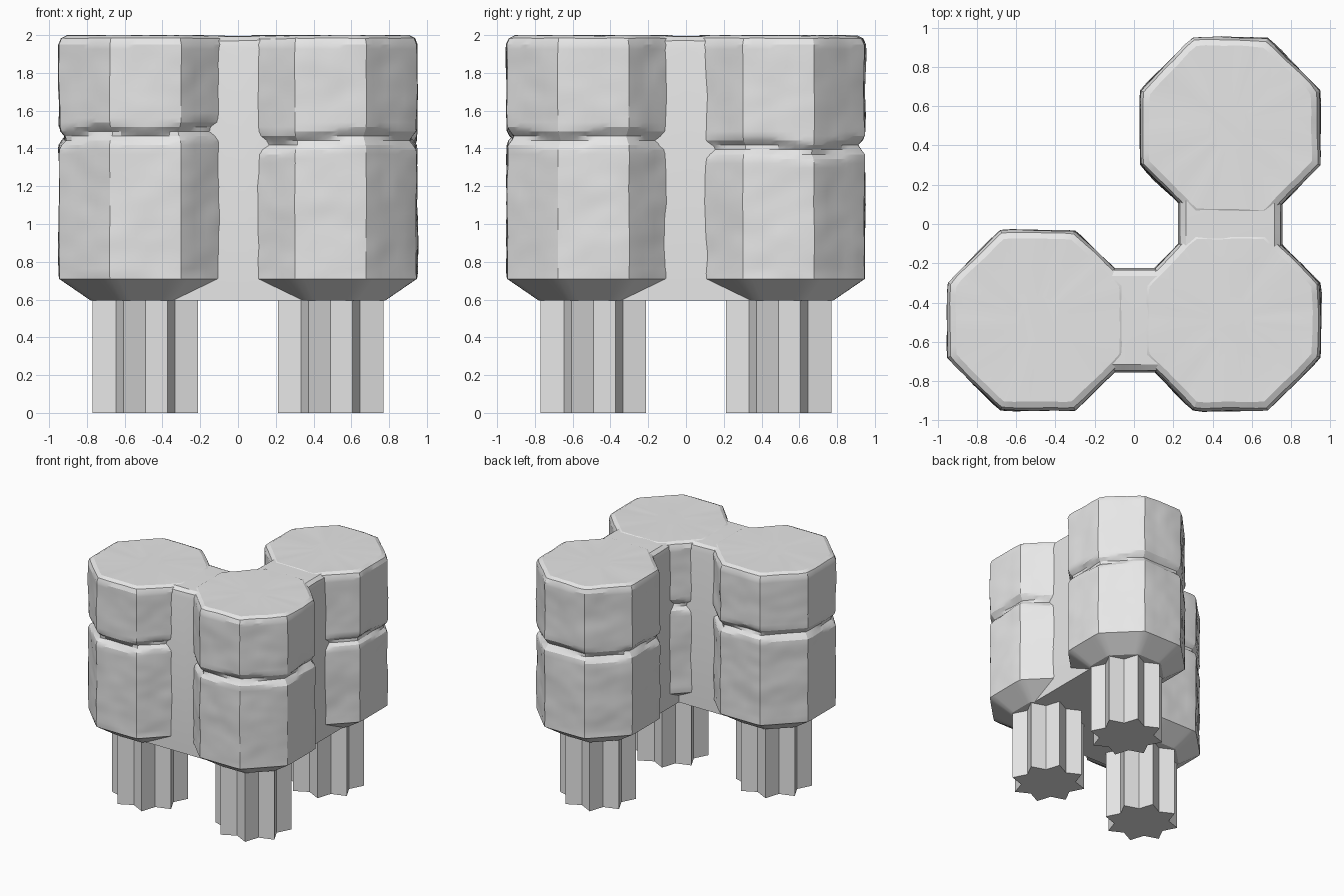
import bpy, bmesh, math
from mathutils import Vector, noise

cube = bpy.data.objects.get("Cube")
if cube:
    bpy.data.objects.remove(cube, do_unlink=True)

grey = bpy.data.materials.new("stone grey")
grey.use_nodes = True
grey.diffuse_color = (0.8, 0.8, 0.8, 1)
grey.node_tree.nodes["Principled BSDF"].inputs["Base Color"].default_value = grey.diffuse_color

SIDE_STEPS = 8
COUNT = 8 * SIDE_STEPS


def finish(name, bm, smooth_angle=None):
    bmesh.ops.recalc_face_normals(bm, faces=bm.faces[:])
    mesh = bpy.data.meshes.new(name)
    bm.to_mesh(mesh)
    bm.free()
    mesh.materials.append(grey)
    obj = bpy.data.objects.new(name, mesh)
    bpy.context.collection.objects.link(obj)
    if smooth_angle:
        bpy.ops.object.select_all(action='DESELECT')
        obj.select_set(True)
        bpy.context.view_layer.objects.active = obj
        bpy.ops.object.shade_smooth_by_angle(angle=math.radians(smooth_angle))


def loft(bm, rings):
    """Skin a stack of vertex rings and cap both ends."""
    for low, high in zip(rings, rings[1:]):
        n = len(low)
        for i in range(n):
            j = (i + 1) % n
            bm.faces.new((low[i], low[j], high[j], high[i]))
    bm.faces.new(rings[0][::-1])
    bm.faces.new(rings[-1])


def pillar(name, cx, cy, groove):
    """Octagonal rough stone column with a wavering groove round it."""
    profile = [(0.595, 0.29), (0.71, 0.458)]
    profile += [(0.74 + k * 0.0242, 0.463) for k in range(51)]
    profile += [(1.985, 0.45), (2.0, 0.42), (2.0, 0.28), (2.0, 0.12)]
    bm = bmesh.new()
    rings = []
    for z, apothem in profile:
        ring = []
        for i in range(COUNT):
            a = math.tau * i / COUNT
            local = (a + math.pi / 8) % (math.pi / 4) - math.pi / 8
            shape = min(1 / math.cos(local), 1.075)
            rim = Vector((cx + 0.46 * math.cos(a), cy + 0.46 * math.sin(a), 0))
            level = groove + 0.045 * noise.noise(rim * 2.5)
            r = apothem - 0.038 * math.exp(-((z - level) / 0.03) ** 2)
            p = Vector((cx + r * shape * math.cos(a), cy + r * shape * math.sin(a), z))
            if z > 0.72:
                rough = noise.noise(p * 4) + 0.5 * noise.noise(p * 10)
                inward = 0.008 * (rough - 0.6)
                p.x += inward * math.cos(a)
                p.y += inward * math.sin(a)
                if z > 1.98:
                    p.z -= 0.007 * abs(rough)
            ring.append(bm.verts.new(p))
        rings.append(ring)
    loft(bm, rings)
    finish(name, bm, 22)


def bridge(name, start, end):
    """Straight wall joining two pillar centres, worn along its top edges."""
    start, end = Vector(start), Vector(end)
    along = (end - start).normalized()
    across = Vector((-along.y, along.x, 0))
    section = [(-0.265, 0.595), (0.265, 0.595), (0.265, 1.93), (0.255, 1.975),
               (0.225, 1.994), (0.1, 1.996), (-0.1, 1.996), (-0.225, 1.994),
               (-0.255, 1.975), (-0.265, 1.93)]
    bm = bmesh.new()
    rings = []
    for k in range(17):
        base = start.lerp(end, k / 16)
        ring = []
        for w, z in section:
            p = base + across * w + Vector((0, 0, z))
            if z > 1.9:
                p.z += 0.012 * (noise.noise(p * 5) - 0.2) if z < 1.98 else -0.005 * abs(noise.noise(p * 6))
            ring.append(bm.verts.new(p))
        rings.append(ring)
    loft(bm, rings)
    finish(name, bm, 22)


def leg(name, cx, cy):
    """Fluted leg with eight points and crisp faces."""
    bm = bmesh.new()
    rings = []
    for z in (0.0, 0.62):
        ring = []
        for i in range(16):
            a = math.tau * i / 16
            r = 0.302 if i % 2 else 0.22
            ring.append(bm.verts.new((cx + r * math.cos(a), cy + r * math.sin(a), z)))
        rings.append(ring)
    loft(bm, rings)
    finish(name, bm)


# Three pillars on legs, set in an L
C = 0.49
spots = {"right_front": (-C, -C, 1.475), "left_front": (C, -C, 1.45), "left_back": (C, C, 1.395)}
for label, (x, y, groove) in spots.items():
    pillar(label + "_pillar", x, y, groove)
    leg(label + "_leg", x, y)

# Walls between neighbouring pillars
bridge("front_bridge", (-C, -C, 0), (C, -C, 0))
bridge("left_bridge", (C, -C, 0), (C, C, 0))
